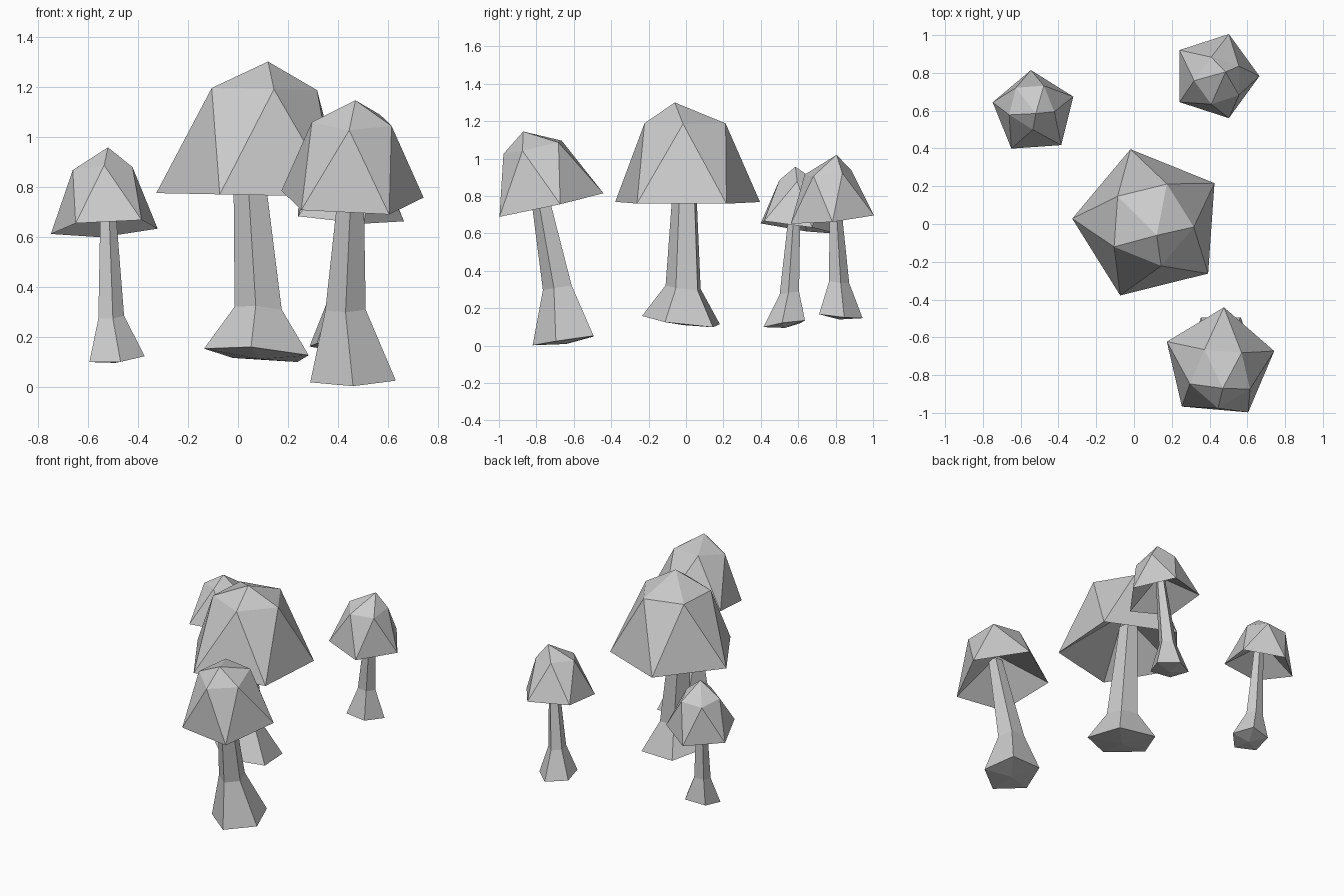
import bpy
import bmesh
from math import cos, sin, radians
from mathutils import Vector

cube = bpy.data.objects.get("Cube")
if cube:
    bpy.data.objects.remove(cube, do_unlink=True)

grey = bpy.data.materials.new("plain_grey")
grey.use_nodes = True
COLOUR = (0.6, 0.6, 0.6, 1)
grey.diffuse_color = COLOUR
grey.node_tree.nodes["Principled BSDF"].inputs["Base Color"].default_value = COLOUR


def ring(bm, centre, radius, phase, slope=(0, 0)):
    """Five points round a centre, on a plane rising by slope in x and y."""
    points = []
    for k in range(5):
        a = radians(phase + 72 * k)
        x, y = radius * cos(a), radius * sin(a)
        offset = Vector((x, y, x * slope[0] + y * slope[1]))
        points.append(bm.verts.new(Vector(centre) + offset))
    return points


def fan(bm, points, tip):
    tip = bm.verts.new(tip)
    for k in range(5):
        bm.faces.new((points[k], points[(k + 1) % 5], tip))


def finish(bm, name):
    bmesh.ops.recalc_face_normals(bm, faces=bm.faces)
    mesh = bpy.data.meshes.new(name)
    bm.to_mesh(mesh)
    bm.free()
    mesh.materials.append(grey)
    bpy.context.collection.objects.link(bpy.data.objects.new(name, mesh))


def make_cap(name, centre, radius, phase, slope, tip):
    """Faceted cap: wide rim, staggered shoulder, pointed top, hollowed underside."""
    bm = bmesh.new()
    axis = Vector((-slope[0], -slope[1], 1)) * radius
    rim = ring(bm, centre, radius, phase, slope)
    shoulder = ring(bm, Vector(centre) + axis * 1.04, radius * 0.56, phase + 36, slope)
    for k in range(5):
        n = (k + 1) % 5
        bm.faces.new((rim[k], rim[n], shoulder[k]))
        bm.faces.new((rim[n], shoulder[n], shoulder[k]))
    fan(bm, shoulder, tip)
    fan(bm, rim, Vector(centre) + axis * 0.65)
    finish(bm, name)


def make_stem(name, base, knee, top, radii, phase, slope):
    """Five-sided stem with a flared foot, reaching up inside the cap."""
    bm = bmesh.new()
    high = Vector(top) + (Vector(top) - Vector(knee)) * 0.4
    levels = [ring(bm, base, radii[0], phase, slope),
              ring(bm, knee, radii[1], phase, slope),
              ring(bm, high, radii[2], phase)]
    for low, up in zip(levels, levels[1:]):
        for k in range(5):
            n = (k + 1) % 5
            bm.faces.new((low[k], low[n], up[n], up[k]))
    fan(bm, levels[0], Vector(base) - Vector((0, 0, 0.02)))
    bm.faces.new(levels[-1])
    finish(bm, name)


# Large middle mushroom
make_cap("middle_cap", (.08, 0, .766), .408, 32, (-.02, 0), (.12, -.06, 1.3))
make_stem("middle_stem", (.083, -.015, .13), (.085, -.01, .31), (.053, -.005, .77),
          (.222, .1, .06), -98, (-.08, -.12))

# Front mushroom, leaning forward
make_cap("front_cap", (.45, -.74, .75), .3, 13, (-.03, .22), (.47, -.87, 1.145))
make_stem("front_stem", (.46, -.64, .029), (.43, -.68, .31), (.45, -.765, .74),
          (.18, .085, .045), -90, (.02, .15))

# Small left-hand mushroom
make_cap("small_cap", (-.53, .59, .632), .225, 22, (.06, -.15), (-.52, .585, .957))
make_stem("small_stem", (-.49, .53, .115), (-.51, .555, .28), (-.52, .578, .65),
          (.118, .055, .028), -80, (.08, .15))

# Back mushroom
make_cap("back_cap", (.43, .783, .68), .234, 0, (-.08, .1), (.485, .805, 1.02))
make_stem("back_stem", (.4, .82, .16), (.41, .815, .34), (.44, .8, .67),
          (.125, .058, .03), -60, (-.05, -.1))
